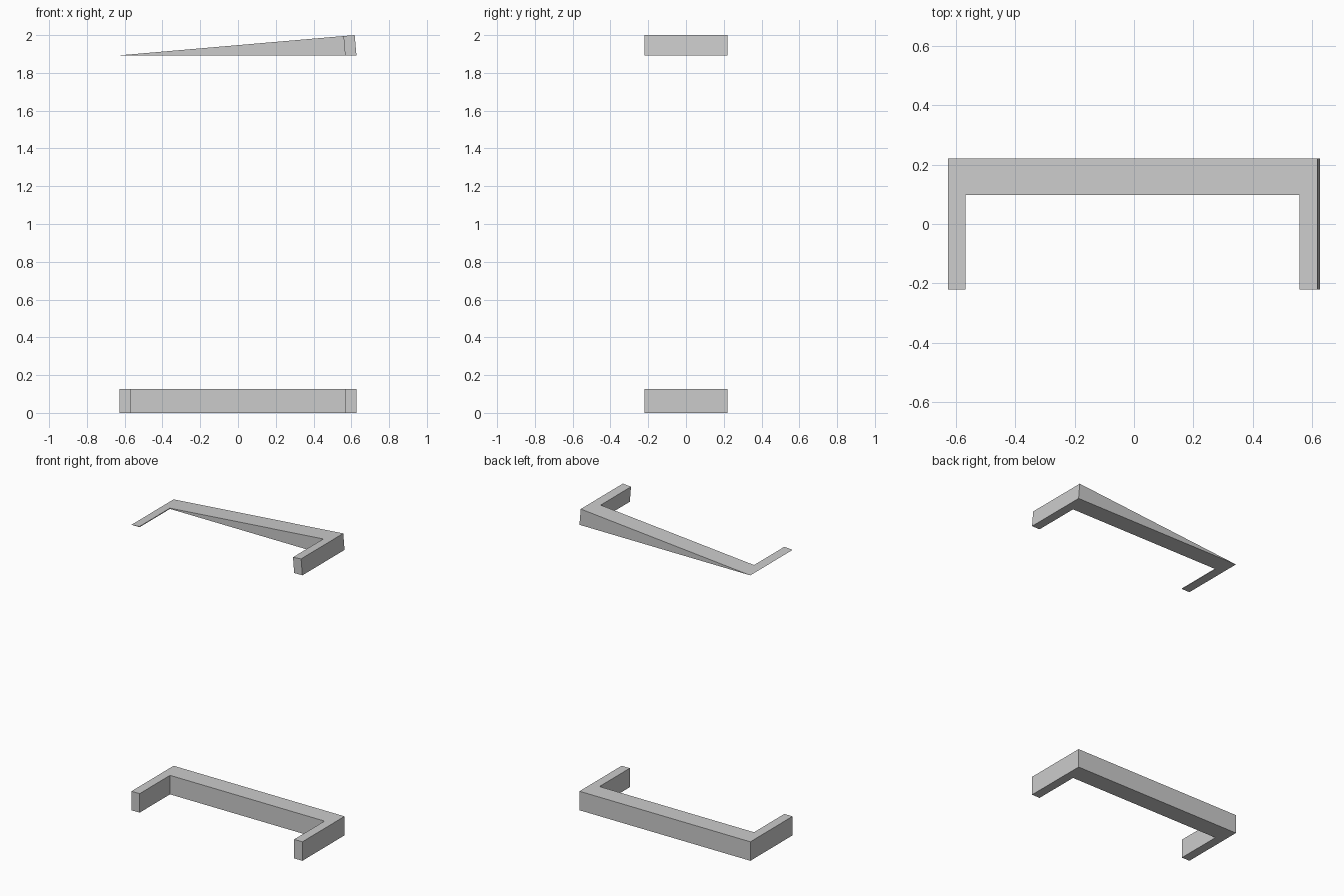
import bpy, bmesh
from math import sin, cos

if "Cube" in bpy.data.objects:
    bpy.data.objects.remove(bpy.data.objects["Cube"])

X, Y = 0.627, 0.221          # half extents of the U plan
T, YI = 0.06, 0.097          # side wing thickness, inner face of back wall
PLAN = [(-X, -Y), (-X + T, -Y), (-X + T, YI), (X - T, YI),
        (X - T, -Y), (X, -Y), (X, Y), (-X, Y)]


def u_solid(name, z0, top_point):
    """Close the U plan at z0 against a top given by top_point(x, y)."""
    bm = bmesh.new()
    low = [bm.verts.new((x, y, z0)) for x, y in PLAN]
    high = [bm.verts.new(top_point(x, y)) for x, y in PLAN]
    bm.faces.new(low[::-1])
    bm.faces.new(high)
    n = len(PLAN)
    for i in range(n):
        j = (i + 1) % n
        bm.faces.new((low[i], low[j], high[j], high[i]))
    # merge the knife edge where the wedge runs out
    bmesh.ops.remove_doubles(bm, verts=bm.verts, dist=1e-5)
    bmesh.ops.recalc_face_normals(bm, faces=bm.faces)
    mesh = bpy.data.meshes.new(name)
    bm.to_mesh(mesh)
    bm.free()
    obj = bpy.data.objects.new(name, mesh)
    bpy.context.collection.objects.link(obj)
    return obj


# Flat base band
u_solid("base_band", 0.0, lambda x, y: (x, y, 0.126))

# Tilted top wedge: walls stand square to the sloping top
A, ZB = 0.0858, 1.893


def slope(x, y):
    d = x + X
    return (x - d * sin(A) ** 2, y, ZB + d * sin(A) * cos(A))


u_solid("sloped_top_wedge", ZB, slope)
